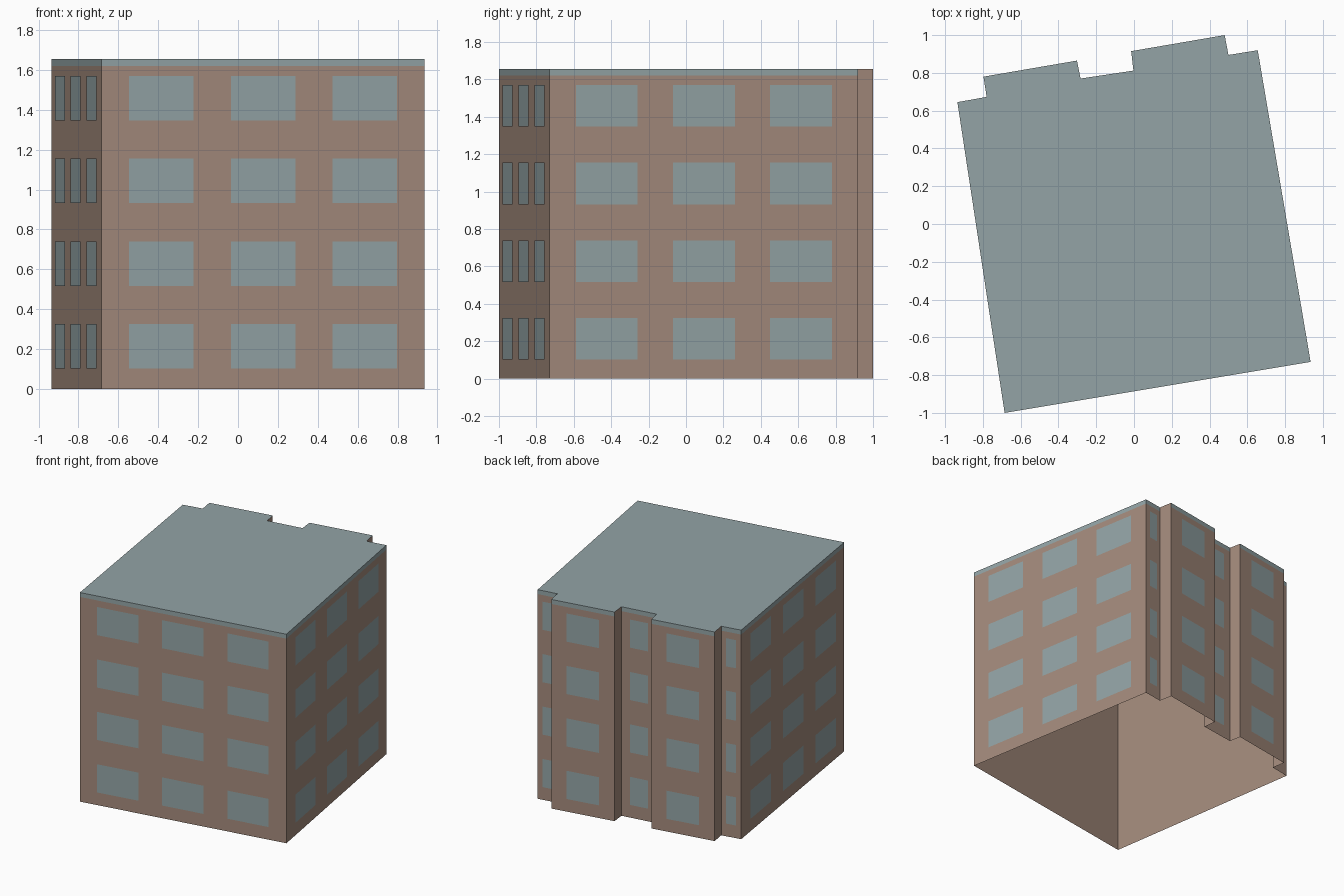
import bpy
import bmesh
from mathutils import Vector

cube = bpy.data.objects.get("Cube")
if cube:
    bpy.data.objects.remove(cube, do_unlink=True)

HEIGHT = 1.655        # top of the roof
BAND = 1.62           # bottom of the coloured roof edge
STOREYS = 4
SILL, STOREY_H, WINDOW_H = 0.102, 0.415, 0.223
PLATE = 0.004         # how far window panes sit off the wall

# Footprint, counter-clockwise from the front corner
FOOTPRINT = [Vector((x, y, 0)) for x, y in (
    (-0.685, -1.0), (0.935, -0.73), (0.655, 0.92), (0.5, 0.895),
    (0.48, 1.0), (-0.015, 0.915), (-0.003, 0.812), (-0.283, 0.77),
    (-0.302, 0.865), (-0.797, 0.78), (-0.78, 0.673), (-0.935, 0.645))]


def material(name, color):
    mat = bpy.data.materials.new(name)
    mat.use_nodes = True
    mat.diffuse_color = (*color, 1)
    bsdf = mat.node_tree.nodes["Principled BSDF"]
    bsdf.inputs["Base Color"].default_value = (*color, 1)
    return mat


def make_object(name, bm, mat):
    mesh = bpy.data.meshes.new(name)
    bm.to_mesh(mesh)
    bm.free()
    mesh.materials.append(mat)
    obj = bpy.data.objects.new(name, mesh)
    bpy.context.collection.objects.link(obj)
    return obj


def panel(bm, a, b, low, high):
    """Upright rectangle over the ground line a-b, facing right of a-b."""
    corners = ((a, low), (b, low), (b, high), (a, high))
    bm.faces.new([bm.verts.new((p.x, p.y, z)) for p, z in corners])


brown = material("brown_wall", (0.37, 0.257, 0.202))
blue_grey = material("blue_grey", (0.292, 0.371, 0.381))

walls, roof, windows = bmesh.new(), bmesh.new(), bmesh.new()

for start, end in zip(FOOTPRINT, FOOTPRINT[1:] + FOOTPRINT[:1]):
    along = end - start
    length = along.length

    # The short returns of the bays are plain, full-height wall
    if length < 0.13:
        panel(walls, start, end, 0, HEIGHT)
        continue
    panel(walls, start, end, 0, BAND)
    panel(roof, start, end, BAND, HEIGHT)

    # Three windows across a long wall, one across each back section
    if length > 1:
        centres, width = (0.185, 0.5, 0.815), 0.2
    else:
        centres, width = (0.5,), 0.51
    offset = Vector((along.y, -along.x, 0)).normalized() * PLATE
    for centre in centres:
        a = start + along * (centre - width / 2) + offset
        b = start + along * (centre + width / 2) + offset
        for storey in range(STOREYS):
            low = SILL + storey * STOREY_H
            panel(windows, a, b, low, low + WINDOW_H)

# Flat roof closing the top; the underside stays open
roof.faces.new([roof.verts.new((p.x, p.y, HEIGHT)) for p in FOOTPRINT])

for bm in (walls, roof):
    bmesh.ops.remove_doubles(bm, verts=bm.verts, dist=0.0001)

make_object("walls", walls, brown)
make_object("roof", roof, blue_grey)
make_object("window_panes", windows, blue_grey)
